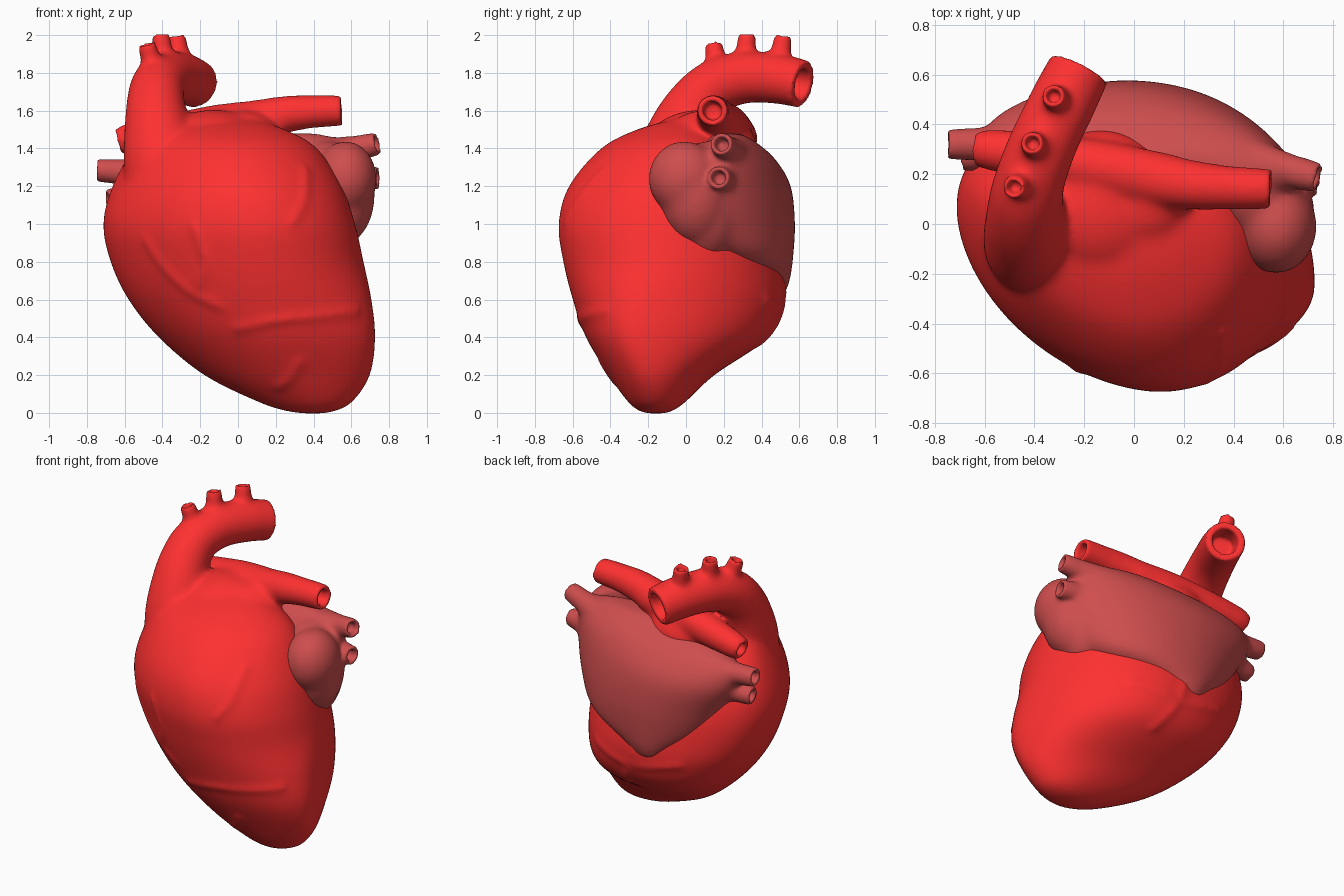
import bpy, bmesh, math
from mathutils import Vector
from mathutils.bvhtree import BVHTree

if "Cube" in bpy.data.objects:
    bpy.data.objects.remove(bpy.data.objects["Cube"])

mouths = []  # open ends (position, radius), kept crisp when blending


def spline(rows, sub=8):
    """Catmull-Rom through rows of any width."""
    out, n = [], len(rows)
    for i in range(n - 1):
        a, b, c, d = rows[max(i - 1, 0)], rows[i], rows[i + 1], rows[min(i + 2, n - 1)]
        for k in range(sub):
            t = k / sub
            out.append([0.5 * (2 * q + (r - p) * t + (2 * p - 5 * q + 4 * r - s) * t * t
                               + (3 * q - p - 3 * r + s) * t ** 3)
                        for p, q, r, s in zip(a, b, c, d)])
    return out + [list(rows[-1])]


def loft(bm, rings):
    """Skin a stack of rings and cap both ends."""
    vs = [[bm.verts.new(p) for p in ring] for ring in rings]
    n = len(vs[0])
    for a, b in zip(vs, vs[1:]):
        for i in range(n):
            bm.faces.new((a[i], a[(i + 1) % n], b[(i + 1) % n], b[i]))
    bm.faces.new(vs[0][::-1])
    bm.faces.new(vs[-1])


def section(row, front_left=1.0, back_left=1.0, n=20):
    """Closed outline through the left, front, right and back extremes."""
    z, lx, ly, fx, fy, rx, ry, bx, by = row
    pts = []
    for (ax, ay), (cx, cy), swap, e in (((lx, ly), (fx, fy), 0, front_left), ((fx, fy), (rx, ry), 1, 1),
                                        ((rx, ry), (bx, by), 0, 1), ((bx, by), (lx, ly), 1, back_left)):
        for k in range(n):
            t = math.pi / 2 * k / n
            c, s = math.cos(t) ** e, math.sin(t) ** e
            if swap:
                pts.append((ax + (cx - ax) * s, cy + (ay - cy) * c, z))
            else:
                pts.append((cx + (ax - cx) * c, ay + (cy - ay) * s, z))
    return pts


def tube(bm, path, hollow=True, n=28):
    """Tapering tube along (x, y, z, radius) points, with a recessed mouth."""
    pts = spline(path)
    pos, rad = [Vector(p[:3]) for p in pts], [p[3] for p in pts]
    nrm, rings = Vector((0.31, 0.52, 0.8)), []
    for i in range(len(pos)):
        t = (pos[min(i + 1, len(pos) - 1)] - pos[max(i - 1, 0)]).normalized()
        nrm = (nrm - t * nrm.dot(t)).normalized()
        side = t.cross(nrm)
        unit = [nrm * math.cos(2 * math.pi * k / n) + side * math.sin(2 * math.pi * k / n) for k in range(n)]
        rings.append([pos[i] + u * rad[i] for u in unit])
    if hollow:
        r = rad[-1]
        rings.append([pos[-1] + u * r * 0.66 for u in unit])
        rings.append([pos[-1] - t * r * 1.1 + u * r * 0.58 for u in unit])
        mouths.append((pos[-1], r))
    loft(bm, rings)


def blob(bm, centre, size):
    """Ellipsoid."""
    for v in bmesh.ops.create_uvsphere(bm, u_segments=32, v_segments=20, radius=1)["verts"]:
        v.co = Vector([c + s * q for c, s, q in zip(centre, size, v.co)])


def finish(name, bm, colour):
    """Fuse the pieces into one smooth organic skin."""
    bmesh.ops.recalc_face_normals(bm, faces=bm.faces)
    me = bpy.data.meshes.new(name)
    bm.to_mesh(me)
    bm.free()
    ob = bpy.data.objects.new(name, me)
    bpy.context.collection.objects.link(ob)
    mat = bpy.data.materials.new(name + "_colour")
    mat.diffuse_color = colour
    mat.use_nodes = True
    mat.node_tree.nodes["Principled BSDF"].inputs["Base Color"].default_value = mat.diffuse_color
    me.materials.append(mat)
    bpy.context.view_layer.objects.active = ob
    ob.select_set(True)
    m = ob.modifiers.new("fuse", 'REMESH')
    m.mode, m.voxel_size, m.use_smooth_shade = 'VOXEL', 0.012, True
    bpy.ops.object.modifier_apply(modifier=m.name)
    # Blend strongly everywhere except near the open mouths
    grp = ob.vertex_groups.new(name="blend")
    for v in ob.data.vertices:
        gap = min((v.co - p).length / r for p, r in mouths)
        w = min(max((gap - 1.5) / 0.8, 0), 1)
        if w > 0:
            grp.add([v.index], w, 'REPLACE')
    for label, count, group in (("blend", 45, "blend"), ("soften", 6, "")):
        m = ob.modifiers.new(label, 'SMOOTH')
        m.factor, m.iterations, m.vertex_group = 0.5, count, group
        bpy.ops.object.modifier_apply(modifier=m.name)
    ob.select_set(False)


# Ventricles: z, then left, front, right and back extreme points
body = [
    (-0.004, .36, -.16, .40, -.20, .44, -.16, .40, -.12),
    (0.010, .25, -.15, .40, -.25, .52, -.16, .40, -.07),
    (0.06, .10, -.12, .38, -.31, .61, -.17, .36, .00),
    (0.20, -.18, -.03, .28, -.41, .70, -.20, .20, .15),
    (0.40, -.42, .02, .20, -.53, .727, -.25, .10, .435),
    (0.60, -.58, .04, .15, -.60, .707, -.22, .06, .52),
    (0.80, -.675, .06, .12, -.65, .665, -.15, .03, .505),
    (1.00, -.714, .06, .10, -.675, .62, -.15, .00, .46),
    (1.20, -.665, .08, .06, -.62, .55, -.12, .00, .38),
    (1.40, -.55, .05, .02, -.45, .42, -.08, -.05, .25),
    (1.50, -.40, .00, .00, -.26, .25, -.05, .00, .15),
    (1.55, -.15, .00, .00, -.08, .10, .00, .00, .10),
]
bm = bmesh.new()
loft(bm, [section(r, 1.13, 0.85) for r in spline(body)])
tree = BVHTree.FromBMesh(bm)

# Faint surface vessels, projected on the front (-1) and back (1)
for face, line in ((-1, [(-.02, .44), (.2, .49), (.4, .51), (.64, .54)]),
                   (-1, [(.2, .13), (.27, .18), (.33, .28)]),
                   (-1, [(-.5, .93), (-.4, .78), (-.25, .64), (-.08, .56)]),
                   (-1, [(-.24, 1.0), (-.17, .8), (-.22, .66)]),
                   (-1, [(.28, 1.0), (.35, 1.12), (.36, 1.3)]),
                   (1, [(.02, .75), (.06, .55), (.18, .35)]),
                   (1, [(-.3, .62), (.06, .55), (.4, .6)])):
    path = []
    for x, z in spline(line, 5):
        hit = tree.ray_cast(Vector((x, 3 * face, z)), Vector((0, -face, 0)))
        if hit[0]:
            p = hit[0] - hit[1] * (0.011 if hit[1].y * face > 0 else -0.011)
            path.append((*p, 0.017))
    tube(bm, path, hollow=False, n=10)

# Aorta with its three branches
tube(bm, [(-.36, -.08, 1.05, .22), (-.40, -.08, 1.28, .205), (-.42, -.03, 1.46, .186), (-.435, .04, 1.61, .16),
          (-.425, .15, 1.725, .145), (-.37, .31, 1.775, .138), (-.29, .48, 1.77, .133), (-.22, .62, 1.74, .126)])
for base, top in (((-.44, .17, 1.80), (-.485, .145, 1.955)),
                  ((-.39, .31, 1.84), (-.41, .325, 2.005)),
                  ((-.30, .49, 1.83), (-.325, .515, 1.995))):
    mid = [(a + b) / 2 for a, b in zip(base, top)]
    tube(bm, [(*base, .075), (*mid, .056), (*top, .045)])

# Broad pulmonary trunk leaning towards the aorta, and the two arteries
blob(bm, (-.13, .08, 1.40), (.30, .30, .205))
blob(bm, (.04, .08, 1.42), (.20, .20, .18))
tube(bm, [(-.1, .22, 1.525, .11), (.08, .18, 1.545, .11), (.25, .155, 1.58, .10), (.40, .145, 1.595, .088),
          (.55, .14, 1.60, .079)])
tube(bm, [(.15, .17, 1.55, .11), (-.1, .22, 1.525, .11), (-.35, .265, 1.485, .10), (-.55, .295, 1.455, .085),
          (-.635, .30, 1.435, .066)])
finish("ventricles_and_arteries", bm, (1.0, 0.03, 0.03, 1))

# Left atrium, same kind of sections
mouths.clear()
atrium = [
    (0.62, -.12, .48, -.05, .43, .03, .48, -.05, .52),
    (0.70, -.21, .43, -.04, .35, .16, .43, -.04, .55),
    (0.82, -.40, .30, .00, .10, .48, .28, -.02, .567),
    (1.00, -.51, .30, .10, .05, .64, .10, -.03, .577),
    (1.20, -.61, .33, .30, .00, .70, .05, -.08, .555),
    (1.34, -.57, .33, .20, .05, .66, .13, .02, .475),
    (1.43, -.27, .28, .10, .10, .60, .18, .12, .375),
    (1.48, .05, .22, .15, .15, .42, .20, .20, .29),
]
bm = bmesh.new()
loft(bm, [section(r) for r in spline(atrium)])

# Rounded auricle lobe running into the chamber
blob(bm, (.57, -.01, 1.24), (.165, .19, .20))
blob(bm, (.55, .05, 1.15), (.175, .19, .26))
blob(bm, (.48, .11, 1.12), (.20, .20, .32))

# Four lung veins
for a, b in (((.44, .26, 1.36), (.74, .185, 1.425)), ((.48, .22, 1.23), (.745, .17, 1.245)),
             ((-.38, .32, 1.26), (-.75, .32, 1.285)), ((-.38, .32, 1.16), (-.695, .27, 1.125))):
    mid = [(p + 2 * q) / 3 for p, q in zip(a, b)]
    tube(bm, [(*a, .095), (*mid, .069), (*b, .059)])
finish("left_atrium", bm, (0.62, 0.075, 0.075, 1))
